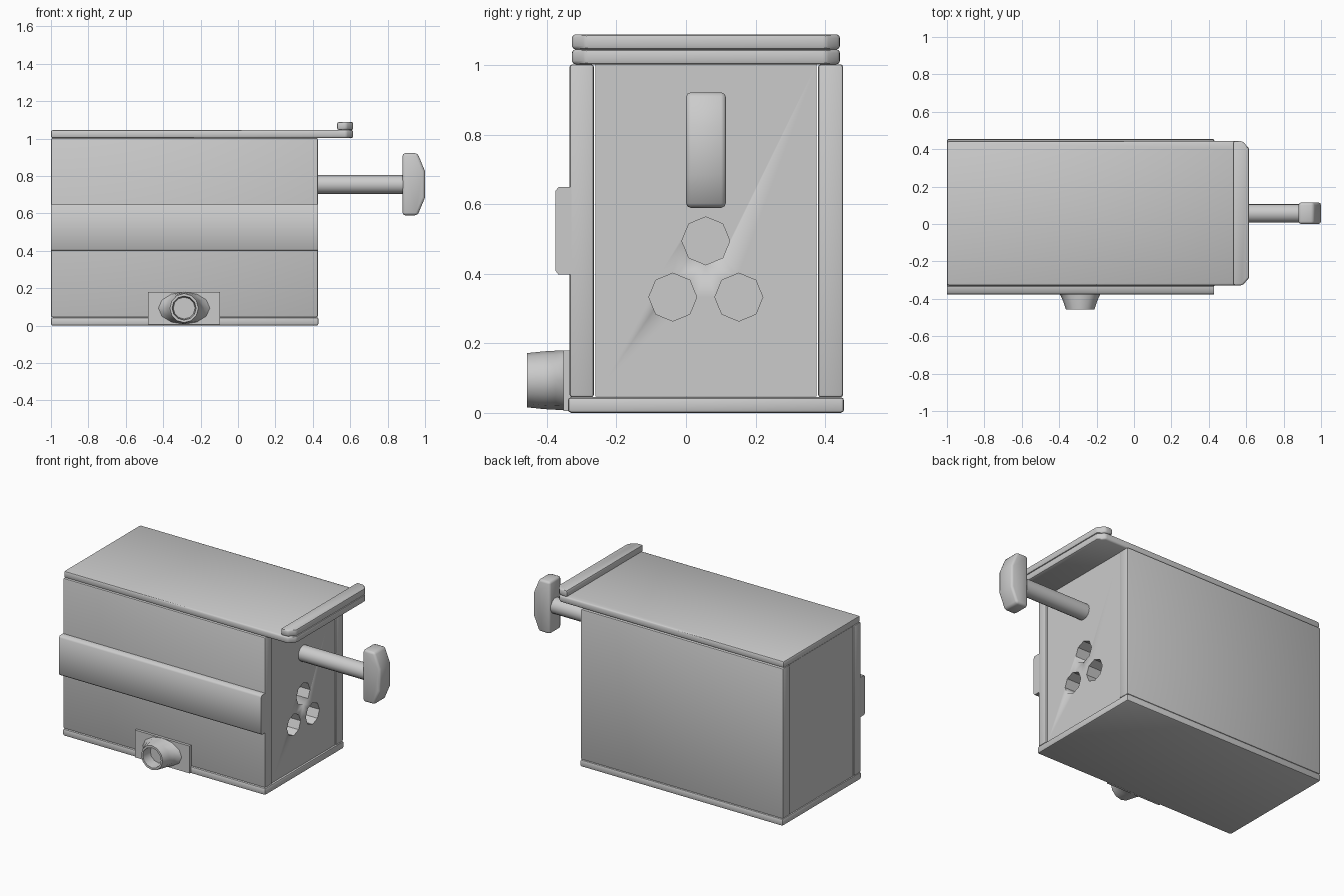
import bpy, bmesh, math

if "Cube" in bpy.data.objects:
    bpy.data.objects.remove(bpy.data.objects["Cube"])


def finish(name, bm, bevel=0.0, angle=40, segments=2):
    bmesh.ops.recalc_face_normals(bm, faces=bm.faces[:])
    mesh = bpy.data.meshes.new(name)
    bm.to_mesh(mesh)
    bm.free()
    ob = bpy.data.objects.new(name, mesh)
    bpy.context.collection.objects.link(ob)
    if bevel:
        m = ob.modifiers.new("bevel", 'BEVEL')
        m.width, m.segments = bevel, segments
        m.limit_method, m.angle_limit = 'ANGLE', math.radians(30)
    bpy.ops.object.select_all(action='DESELECT')
    ob.select_set(True)
    bpy.context.view_layer.objects.active = ob
    if bevel:
        bpy.ops.object.modifier_apply(modifier="bevel")
    bpy.ops.object.shade_smooth_by_angle(angle=math.radians(angle))
    return ob


def prism(name, pts, to3d, a, b, **kw):
    """Extrude a 2D outline from a to b; to3d maps (u, v, depth) to xyz."""
    bm = bmesh.new()
    lo = [bm.verts.new(to3d(u, v, a)) for u, v in pts]
    hi = [bm.verts.new(to3d(u, v, b)) for u, v in pts]
    bm.faces.new(lo)
    bm.faces.new(hi)
    n = len(pts)
    for i in range(n):
        j = (i + 1) % n
        bm.faces.new((lo[i], lo[j], hi[j], hi[i]))
    return finish(name, bm, **kw)


def along_x(u, v, d): return (d, u, v)
def along_y(u, v, d): return (u, d, v)
def along_z(u, v, d): return (u, v, d)


def box(name, x, y, z, **kw):
    pts = [(x[0], y[0]), (x[1], y[0]), (x[1], y[1]), (x[0], y[1])]
    return prism(name, pts, along_z, *z, **kw)


def ngon(cu, cv, r, n):
    return [(cu + r * math.cos(2 * math.pi * i / n), cv + r * math.sin(2 * math.pi * i / n))
            for i in range(n)]


# Case boards
box("base_board", (-1, 0.43), (-0.34, 0.455), (0, 0.045), bevel=0.01)
box("front_board", (-1, 0.427), (-0.335, -0.265), (0.045, 1.003), bevel=0.008)
box("back_board", (-1, 0.427), (0.38, 0.452), (0.045, 1.003), bevel=0.008)

# Inner block with three drilled holes in its right end
core = box("inner_block", (-0.995, 0.42), (-0.261, 0.376), (0.047, 1.003))
for y, z in ((0.057, 0.495), (-0.038, 0.333), (0.152, 0.333)):
    cutter = prism("hole_cutter", ngon(y, z, 0.069, 8), along_x, 0.02, 0.6)
    cutter.hide_render = True
    m = core.modifiers.new("hole", 'BOOLEAN')
    m.operation, m.solver, m.object = 'DIFFERENCE', 'EXACT', cutter
    bpy.context.view_layer.objects.active = core
    bpy.ops.object.modifier_apply(modifier=m.name)
    bpy.data.objects.remove(cutter)

# Overhanging lid and raised lip, with clipped corners at the right
for name, x0, z0, z1 in (("lid", -1, 1.003, 1.046), ("lid_lip", 0.53, 1.046, 1.089)):
    pts = [(x0, -0.328), (0.58, -0.328), (0.616, -0.288),
           (0.616, 0.403), (0.58, 0.443), (x0, 0.443)]
    prism(name, pts, along_z, z0, z1, bevel=0.01)

# Pull rod and T-shaped handle
prism("pull_rod", ngon(0.057, 0.755, 0.05, 16), along_x, 0.40, 0.9)
profile = [(0.88, 0.59), (0.96, 0.59), (1.0, 0.685), (1.0, 0.825), (0.96, 0.922), (0.88, 0.922)]
prism("pull_handle", profile, along_y, 0.0, 0.115, bevel=0.014, angle=50)

# Softly rounded strip along the front
strip = [(-0.33, 0.398), (-0.367, 0.398), (-0.376, 0.41),
         (-0.376, 0.638), (-0.367, 0.65), (-0.33, 0.65)]
prism("front_strip", strip, along_x, -1, 0.427, angle=60)

# Spout plate and flared hollow spout
box("spout_plate", (-0.48, -0.095), (-0.352, -0.33), (0.006, 0.18))
rings = [(-0.35, 0.14, 0.086), (-0.375, 0.108, 0.085), (-0.41, 0.092, 0.083),
         (-0.457, 0.076, 0.078), (-0.457, 0.064, 0.064), (-0.39, 0.058, 0.058)]
bm = bmesh.new()
loops = [[bm.verts.new((-0.288 + rx * u, y, 0.094 + rz * v)) for u, v in ngon(0, 0, 1, 12)]
         for y, rx, rz in rings]
for a, b in zip(loops, loops[1:]):
    for i in range(12):
        j = (i + 1) % 12
        bm.faces.new((a[i], a[j], b[j], b[i]))
bm.faces.new(loops[0])
bm.faces.new(loops[-1])
finish("spout", bm, angle=45)
